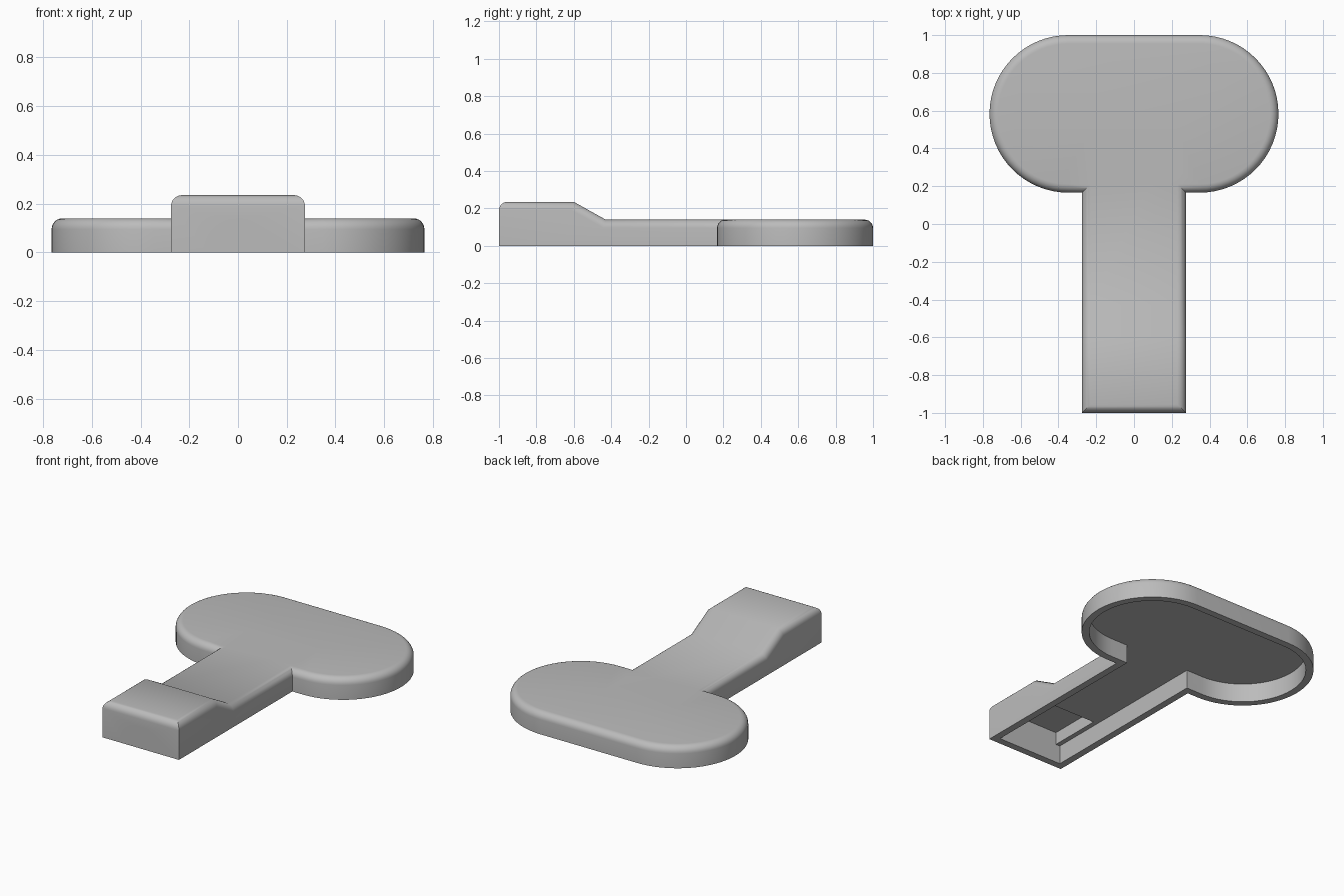
import bpy, bmesh, math

if "Cube" in bpy.data.objects:
    bpy.data.objects.remove(bpy.data.objects["Cube"])

grey = bpy.data.materials.new("plain grey")
grey.use_nodes = True
COLOUR = (0.5, 0.5, 0.5, 1)
grey.diffuse_color = COLOUR
grey.node_tree.nodes["Principled BSDF"].inputs["Base Color"].default_value = COLOUR

WALL = 0.045
TOP = 0.14
CEILING = 0.12
ROUND = 0.045


def prism(name, points, shift, round_rule=None):
    """Extrude a closed outline by shift, rounding the edges the rule picks."""
    bm = bmesh.new()
    face = bm.faces.new([bm.verts.new(p) for p in points])
    new = bmesh.ops.extrude_face_region(bm, geom=[face])["geom"]
    bmesh.ops.translate(bm, vec=shift, verts=[v for v in new if isinstance(v, bmesh.types.BMVert)])
    bmesh.ops.recalc_face_normals(bm, faces=bm.faces)
    if round_rule:
        edges = [e for e in bm.edges if round_rule(*[v.co for v in e.verts])]
        bmesh.ops.bevel(bm, geom=edges, offset=ROUND, segments=6, profile=0.5, affect='EDGES')
    mesh = bpy.data.meshes.new(name)
    bm.to_mesh(mesh)
    bm.free()
    mesh.materials.append(grey)
    obj = bpy.data.objects.new(name, mesh)
    bpy.context.collection.objects.link(obj)
    return obj


def stadium(radius, half, z, steps=32):
    points = []
    for side, start in ((1, -math.pi / 2), (-1, math.pi / 2)):
        for i in range(steps + 1):
            a = start + math.pi * i / steps
            points.append((side * half + radius * math.cos(a), 0.583 + radius * math.sin(a), z))
    return points


def along_x(name, profile, half, rule=None):
    return prism(name, [(-half, y, z) for y, z in profile], (2 * half, 0, 0), rule)


def combine(target, other, operation):
    mod = target.modifiers.new(operation, 'BOOLEAN')
    mod.object, mod.operation, mod.solver = other, operation, 'EXACT'
    bpy.context.view_layer.objects.active = target
    bpy.ops.object.modifier_apply(modifier=mod.name)
    bpy.data.objects.remove(other)


# Wide rounded head
shell = prism("hollow_handle", stadium(0.417, 0.348, 0), (0, 0, TOP),
              lambda a, b: min(a.z, b.z) > TOP - 0.001)

# Stem with a raised front end, rounded along the top and front edge
stem_profile = [(-1, 0), (-1, 0.235), (-0.6, 0.235), (-0.43, TOP), (0.5, TOP), (0.5, 0)]


def stem_edges(a, b):
    if min(a.z, b.z) < 0.01:
        return False
    lengthwise = abs(a.x - b.x) < 0.001
    return lengthwise or max(a.y, b.y) < -0.99


stem = along_x("stem", stem_profile, 0.275, stem_edges)
combine(shell, stem, 'UNION')

# Hollow underside of head and stem
combine(shell, prism("head_hollow", stadium(0.417 - WALL, 0.348, -0.1), (0, 0, 0.1 + CEILING)),
        'DIFFERENCE')
front = WALL - 1
stem_hollow = [(front, -0.1), (front, CEILING), (0.5, CEILING), (0.5, -0.1)]
combine(shell, along_x("stem_hollow", stem_hollow, 0.275 - WALL), 'DIFFERENCE')

# Deeper pocket under the raised end
pocket = [(front, 0.05), (front, 0.2), (-0.61, 0.2), (-0.61, 0.05)]
combine(shell, along_x("pocket", pocket, 0.2), 'DIFFERENCE')

# Half-round opening in the front wall
arch = [(0.14 * math.cos(math.tau * i / 48), -1.1, 0.14 * math.sin(math.tau * i / 48))
        for i in range(48)]
combine(shell, prism("arch", arch, (0, 0.1 + WALL + 0.005, 0)), 'DIFFERENCE')

bpy.ops.object.select_all(action='DESELECT')
shell.select_set(True)
bpy.context.view_layer.objects.active = shell
bpy.ops.object.shade_smooth_by_angle(angle=math.radians(30))
